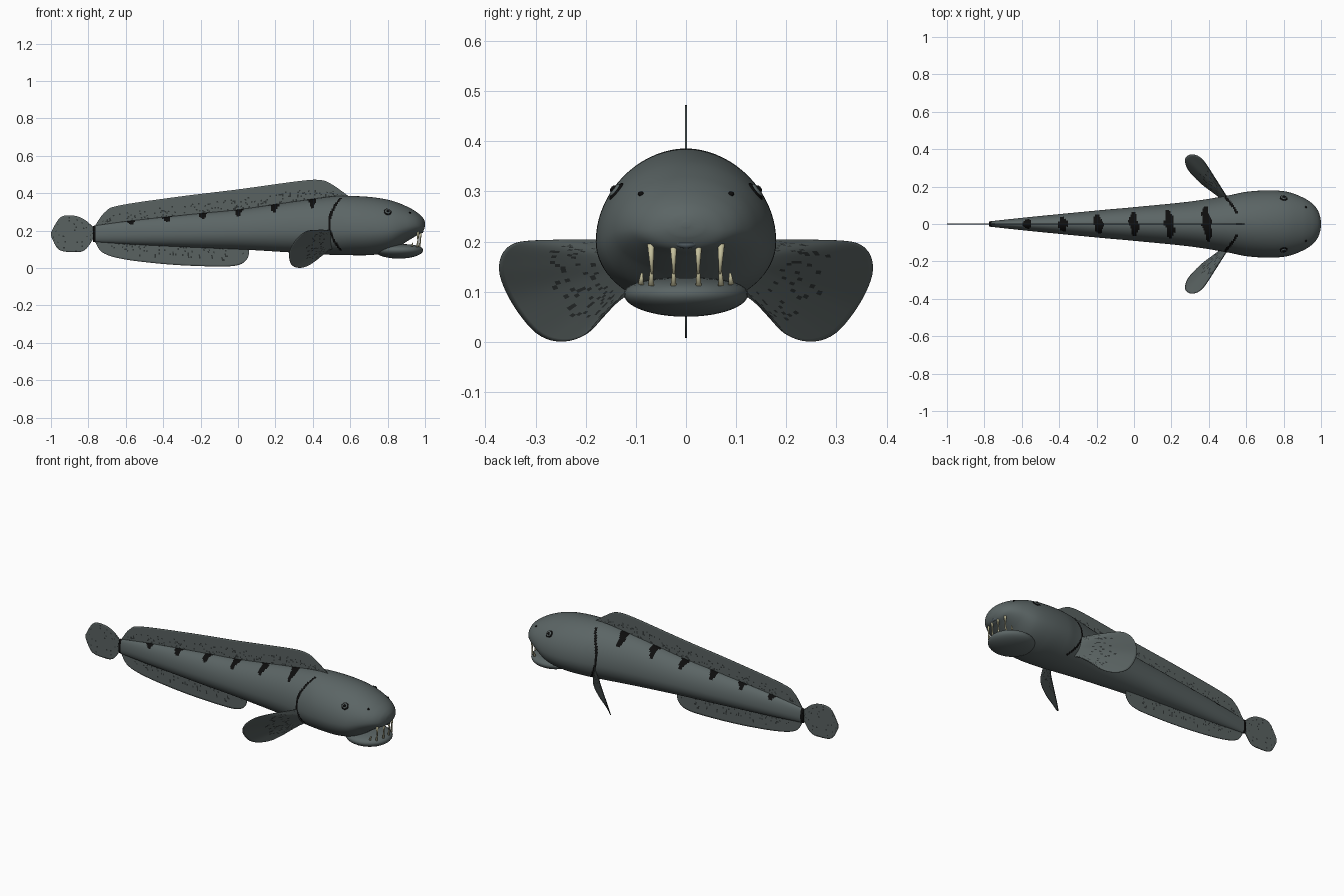
import bpy, bmesh, math, random
from mathutils import Vector, Matrix

random.seed(4)
if "Cube" in bpy.data.objects:
    bpy.data.objects.remove(bpy.data.objects["Cube"])


def material(name, r, g, b):
    mat = bpy.data.materials.new(name)
    mat.use_nodes = True
    mat.diffuse_color = (r, g, b, 1)
    shader = mat.node_tree.nodes["Principled BSDF"]
    shader.inputs["Base Color"].default_value = (r, g, b, 1)
    shader.inputs["Roughness"].default_value = 0.7
    return mat


SKIN = material("slate skin", .105, .13, .13)
FIN = material("fin grey", .1, .122, .12)
SPECK = material("dark speckle", .03, .036, .036)
BLACK = material("black marking", .004, .004, .004)
LIP = material("lip blue grey", .085, .11, .125)
TOOTH = material("ivory tooth", .55, .52, .33)


def finish(name, bm, mats):
    bmesh.ops.recalc_face_normals(bm, faces=bm.faces)
    mesh = bpy.data.meshes.new(name)
    bm.to_mesh(mesh)
    bm.free()
    for mat in mats:
        mesh.materials.append(mat)
    mesh.shade_smooth()
    obj = bpy.data.objects.new(name, mesh)
    bpy.context.collection.objects.link(obj)
    return obj


def spline(points, steps):
    """Smooth curve through points, in any number of dimensions."""
    pts = [Vector(p) for p in points]
    pts = [pts[0]] + pts + [pts[-1]]
    out = []
    for a, b, c, d in zip(pts, pts[1:], pts[2:], pts[3:]):
        for i in range(steps):
            t = i / steps
            m, n = (c - a) / 2, (d - b) / 2
            out.append(b + m * t + (3 * (c - b) - 2 * m - n) * t ** 2
                       + (2 * (b - c) + m + n) * t ** 3)
    return out + [pts[-1]]


def resample(points, count):
    """Evenly spaced points along a smooth curve."""
    line = spline(points, 24)
    dist = [0]
    for a, b in zip(line, line[1:]):
        dist.append(dist[-1] + (b - a).length)
    out, j = [], 0
    for i in range(count):
        goal = dist[-1] * i / (count - 1)
        while j < len(line) - 2 and dist[j + 1] < goal:
            j += 1
        t = (goal - dist[j]) / max(dist[j + 1] - dist[j], 1e-9)
        out.append(line[j].lerp(line[j + 1], t))
    return out


# Body: rings through stations of x, top, bottom, half width
STATIONS = [(-.775, .225, .14, .014), (-.55, .255, .125, .038), (-.2, .292, .108, .072),
            (0, .312, .1, .09), (.3, .355, .082, .12), (.5, .382, .07, .152),
            (.6, .385, .068, .172), (.72, .378, .07, .18), (.82, .36, .09, .172),
            (.9, .33, .14, .143), (.95, .302, .17, .112), (.98, .278, .185, .078),
            (.995, .257, .207, .04), (1, .24, .228, .008)]
STRIPES = [-.57, -.38, -.19, 0, .19, .39]
SIDES = 72


def is_marking(p, station):
    x, top, bottom, width = station
    if x < -.762:
        return True
    gill = .488 + 3.2 * (p.z - .235) ** 2
    if .095 < p.z < .375 and abs(p.x - gill) < .007:
        return True
    across = abs(p.y) / width
    if p.z > bottom + .42 * (top - bottom) and across < .72:
        wobble = .004 * math.sin(90 * p.y + 7 * x)
        half = .023 * math.sqrt(1 - across / .72) + .004
        return any(abs(p.x - s + .12 * p.y + wobble) < half for s in STRIPES)
    return False


bm = bmesh.new()
stations = spline(STATIONS, 36)
rings = []
for x, top, bottom, width in stations:
    mid = bottom + .42 * (top - bottom)
    ring = []
    for i in range(SIDES):
        a = math.tau * i / SIDES
        s = math.sin(a)
        ring.append(bm.verts.new((x, width * math.cos(a),
                                  mid + s * ((top - mid) if s > 0 else (mid - bottom)))))
    rings.append(ring)
for k, (r, q) in enumerate(zip(rings, rings[1:])):
    for i in range(SIDES):
        j = (i + 1) % SIDES
        face = bm.faces.new((r[i], r[j], q[j], q[i]))
        face.material_index = int(is_marking(face.calc_center_median(), stations[k]))
bm.faces.new(rings[0]).material_index = 1
bm.faces.new(rings[-1])
finish("body", bm, [SKIN, BLACK])


# Fins: thin sheets lofted from a root curve to an edge curve
def fin(name, root, edge, count, rows, density):
    bm = bmesh.new()
    pairs = list(zip(resample(root, count), resample(edge, count)))
    grid = [[bm.verts.new(a.lerp(b, k / rows)) for a, b in pairs] for k in range(rows + 1)]
    for k in range(rows):
        for i in range(count - 1):
            face = bm.faces.new((grid[k][i], grid[k][i + 1],
                                 grid[k + 1][i + 1], grid[k + 1][i]))
            face.material_index = int(random.random() < density(k / rows))
    obj = finish(name, bm, [FIN, SPECK])
    mod = obj.modifiers.new("thickness", 'SOLIDIFY')
    mod.thickness, mod.offset = .004, 0


def flat(points):
    return [(x, 0, z) for x, z in points]


fin("dorsal_fin",
    flat([(.6, .37), (.3, .335), (0, .29), (-.4, .25), (-.77, .2)]),
    flat([(.59, .385), (.5, .448), (.44, .47), (.33, .465), (0, .42),
          (-.31, .382), (-.63, .335), (-.71, .3), (-.765, .225)]),
    170, 16, lambda v: .16 * (v < .6))
fin("anal_fin",
    flat([(-.77, .15), (-.4, .14), (.07, .12)]),
    flat([(-.765, .14), (-.72, .08), (-.6, .045), (-.36, .018), (-.12, .008),
          (0, .015), (.05, .05), (.06, .1)]),
    120, 12, lambda v: .08 * (v < .7))
fin("tail_fin",
    flat([(-.765, .17), (-.82, .095), (-.89, .085), (-.96, .1), (-1, .17)]),
    flat([(-.765, .21), (-.82, .258), (-.88, .28), (-.95, .27), (-1, .19)]),
    36, 24, lambda v: .05)

for side, s in (("front", -1), ("back", 1)):
    root = [(.5, .14, .2), (.505, .125, .15), (.5, .1, .1)]
    edge = [(.49, .155, .203), (.43, .25, .204), (.365, .345, .195), (.31, .372, .15),
            (.275, .35, .085), (.285, .3, .02), (.325, .25, .001), (.38, .2, .015),
            (.44, .16, .06), (.49, .12, .1)]
    fin(side + "_pectoral_fin", [(x, s * y, z) for x, y, z in root],
        [(x, s * y, z) for x, y, z in edge], 60, 24, lambda v: .14 * (.2 < v < .65))


# Rounded parts
def blob(name, place, size, mat, normal=(0, 0, 1)):
    bm = bmesh.new()
    turn = Vector(normal).to_track_quat('Z', 'Y').to_matrix().to_4x4()
    bmesh.ops.create_uvsphere(bm, u_segments=32, v_segments=20, radius=1,
                              matrix=Matrix.Translation(place) @ turn
                              @ Matrix.Diagonal((*size, 1)))
    return finish(name, bm, [mat])


# Lower jaw: flattened oval with a slightly dished top
jaw = blob("lower_jaw", (.86, 0, .095), (.13, .124, .045), SKIN)
for v in jaw.data.vertices:
    r = math.hypot((v.co.x - .86) / .13, v.co.y / .124)
    if v.co.z > .095:
        v.co.z -= .012 * max(0, 1 - r * r)

# Eyes and nostrils
for side, s in (("front", -1), ("back", 1)):
    normal = Vector((.15, s * .77, .62)).normalized()
    eye = Vector((.8, s * .139, .3))
    for part, radius, lift, mat in (("eye_ring", .021, 0, BLACK), ("iris", .015, .004, SKIN),
                                    ("pupil", .008, .008, BLACK)):
        blob(f"{side}_{part}", eye + normal * lift, (radius, radius, .005), mat, normal)
    blob(side + "_nostril", (.92, s * .09, .295), (.006, .006, .005), BLACK)

# Upper lip: bowed tube with tapering ends
curve = bpy.data.curves.new("upper_lip", 'CURVE')
curve.dimensions = '3D'
curve.bevel_depth, curve.bevel_resolution = .008, 4
lip = resample([(.955, -.072, .205), (.975, -.035, .202), (.983, 0, .194),
                (.975, .035, .202), (.955, .072, .205)], 25)
path = curve.splines.new('POLY')
path.points.add(len(lip) - 1)
for i, (point, p) in enumerate(zip(path.points, lip)):
    point.co = (*p, 1)
    point.radius = .2 + .8 * math.sin(math.pi * i / 24)
curve.materials.append(LIP)
bpy.context.collection.objects.link(bpy.data.objects.new("upper_lip", curve))


# Teeth: long upper and lower fangs that meet, and small corner teeth
def tooth(name, base, tip, radius):
    base, tip = Vector(base), Vector(tip)
    axis = tip - base
    bm = bmesh.new()
    bmesh.ops.create_cone(bm, cap_ends=True, segments=12, radius1=radius,
                          radius2=radius * .35, depth=axis.length,
                          matrix=Matrix.Translation((base + tip) / 2)
                          @ axis.to_track_quat('Z', 'Y').to_matrix().to_4x4())
    finish(name, bm, [TOOTH])


for i, y in enumerate((-.07, -.025, .025, .07)):
    x = .977 - 3 * y * y
    tooth(f"upper_tooth_{i}", (x, y, .195), (x, y * .97, .135), .007)
    tooth(f"lower_tooth_{i}", (x - .004, y, .112), (x, y * .97, .155), .006)
for s in (-1, 1):
    tooth("corner_tooth", (.93, s * .09, .115), (.935, s * .088, .137), .006)
